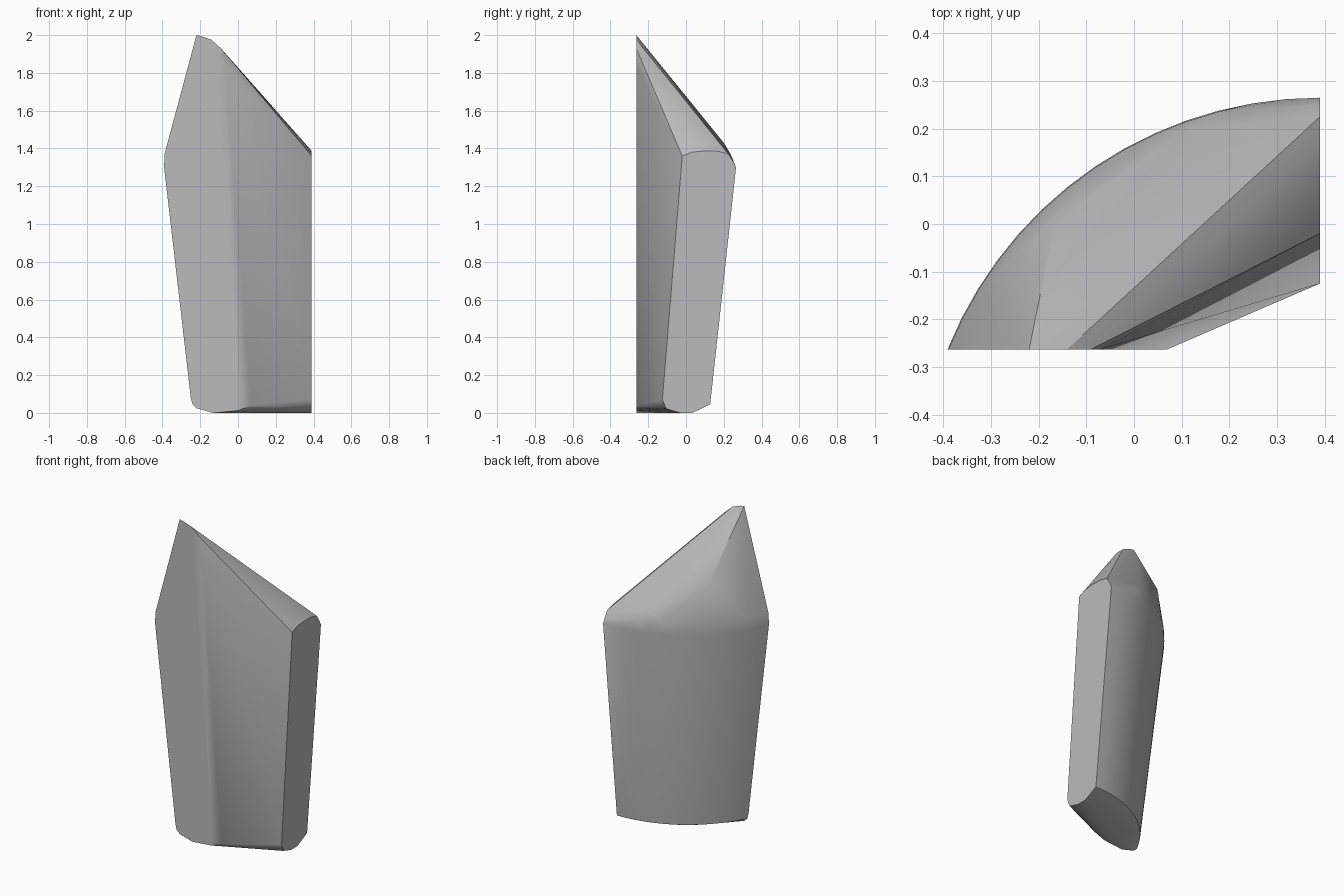
import bpy, bmesh
from math import sin, cos, asin, acos, radians

cube = bpy.data.objects.get("Cube")
if cube:
    bpy.data.objects.remove(cube, do_unlink=True)

# The shard is a wedge of a tapered ring around a vertical axis
AXIS_X, AXIS_Y = 0.39, -0.577
FRONT_Y, SIDE_X = -0.263, 0.39


def ring(radius, z, steps=14, skip_end=0):
    """Points on an arc from the front cut to the side cut."""
    start = asin((FRONT_Y - AXIS_Y) / radius)
    span = radians(90) - start
    for i in range(steps + 1 - skip_end):
        a = start + span * i / steps
        yield (AXIS_X - radius * cos(a), AXIS_Y + radius * sin(a), z)


# Outlines of the two flat cut faces
front_cut = [(-0.22, 2.0), (-0.195, 1.995), (-0.14, 1.975), (-0.09, 1.93),
             (-0.07, 1.84), (0.07, 0.04), (0.0, 0.012), (-0.22, 0.025),
             (-0.25, 0.08)]
side_cut = [(-0.02, 1.36), (0.03, 1.38), (0.1, 1.387), (0.17, 1.385),
            (0.225, 1.37), (0.25, 1.33), (-0.125, 0.07), (-0.105, 0.022),
            (-0.03, 0.0)]

points = [(x, FRONT_Y, z) for x, z in front_cut]
points += [(SIDE_X, y, z) for y, z in side_cut]

# Rounded outer wall: base, lower rim, widest line and shoulder
points += ring(0.61, 0.0)
points += ring(0.705, 0.045)
points += ring(0.842, 1.3)
points += ring(0.84, 1.37, skip_end=3)

# Uneven chipped crest above the shoulder
points += [(-0.165, 0.01, 1.6), (0.12, 0.2, 1.43)]

# Skin the points with a closed convex surface
bm = bmesh.new()
for p in points:
    bm.verts.new(p)
bmesh.ops.remove_doubles(bm, verts=bm.verts, dist=0.002)
hull = bmesh.ops.convex_hull(bm, input=bm.verts)
loose = [v for v in bm.verts if not v.link_faces]
bmesh.ops.delete(bm, geom=loose, context="VERTS")
bmesh.ops.dissolve_limit(bm, angle_limit=radians(0.5),
                         verts=bm.verts, edges=bm.edges)
bmesh.ops.recalc_face_normals(bm, faces=bm.faces)

mesh = bpy.data.meshes.new("stone_shard")
bm.to_mesh(mesh)
bm.free()
shard = bpy.data.objects.new("stone_shard", mesh)
bpy.context.collection.objects.link(shard)

# Plain grey stone
grey = bpy.data.materials.new("stone_grey")
grey.use_nodes = True
colour = (0.5, 0.5, 0.5, 1.0)
grey.diffuse_color = colour
grey.node_tree.nodes["Principled BSDF"].inputs["Base Color"].default_value = colour
mesh.materials.append(grey)

bpy.ops.object.select_all(action="DESELECT")
shard.select_set(True)
bpy.context.view_layer.objects.active = shard
bpy.ops.object.shade_smooth_by_angle(angle=radians(30))
